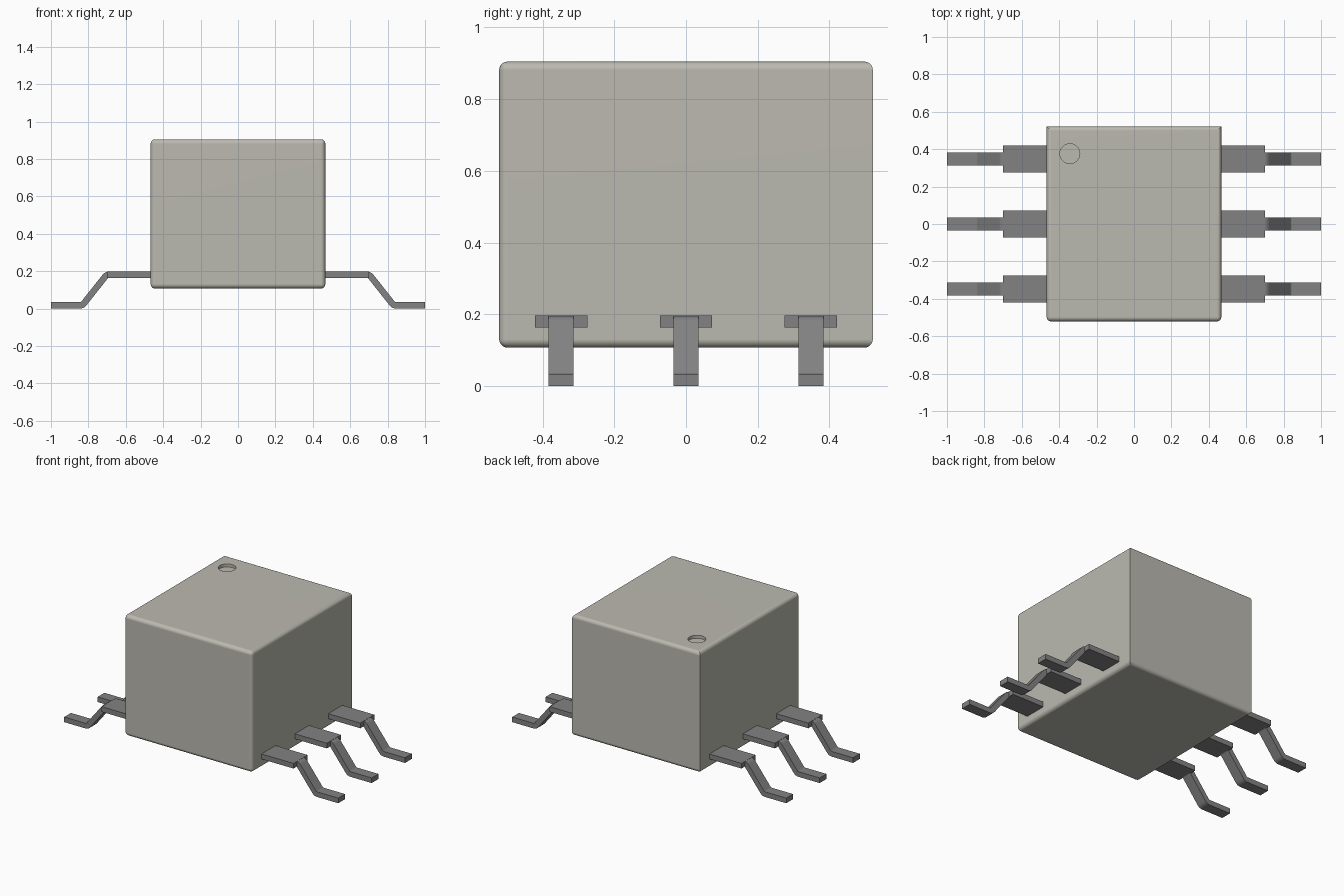
import bpy, bmesh, math
from mathutils import Vector

cube = bpy.data.objects.get("Cube")
if cube:
    bpy.data.objects.remove(cube, do_unlink=True)


def material(name, rgb):
    m = bpy.data.materials.new(name)
    m.use_nodes = True
    m.diffuse_color = (*rgb, 1)
    m.node_tree.nodes["Principled BSDF"].inputs["Base Color"].default_value = (*rgb, 1)
    return m


BODY = material("warm grey plastic", (0.50, 0.49, 0.435))
METAL = material("grey metal", (0.225, 0.225, 0.225))


def make_object(name, bm, mat):
    bmesh.ops.recalc_face_normals(bm, faces=bm.faces[:])
    mesh = bpy.data.meshes.new(name)
    bm.to_mesh(mesh)
    bm.free()
    ob = bpy.data.objects.new(name, mesh)
    mesh.materials.append(mat)
    bpy.context.collection.objects.link(ob)
    return ob


def select(ob):
    bpy.ops.object.select_all(action='DESELECT')
    ob.select_set(True)
    bpy.context.view_layer.objects.active = ob


def smooth(ob):
    select(ob)
    bpy.ops.object.shade_smooth_by_angle(angle=math.radians(30))
    mod = ob.modifiers.new("flat_face_normals", 'WEIGHTED_NORMAL')
    mod.keep_sharp = True


def add_box(bm, lo, hi):
    lo, hi = Vector(lo), Vector(hi)
    verts = bmesh.ops.create_cube(bm, size=1)["verts"]
    for v in verts:
        v.co = Vector((lo[i] + (v.co[i] + 0.5) * (hi[i] - lo[i]) for i in range(3)))


# Body: rounded block whose two rear upright edges stay sharp
bm = bmesh.new()
add_box(bm, (-0.467, -0.521, 0.107), (0.467, 0.521, 0.905))
rounded = []
for e in bm.edges:
    a, b = (v.co for v in e.verts)
    upright = abs(a.z - b.z) > 0.1
    if not (upright and a.y > 0):
        rounded.append(e)
bmesh.ops.bevel(bm, geom=rounded, offset=0.024, segments=5, profile=0.5,
                affect='EDGES', clamp_overlap=True)
body = make_object("body", bm, BODY)

# Round marker recess in the top, cut near the rear right corner
bpy.ops.mesh.primitive_cylinder_add(vertices=48, radius=0.053, depth=0.10,
                                    location=(-0.343, 0.376, 0.885 + 0.05))
cutter = bpy.context.object
cutter.name = "marker_cutter"
cutter.hide_render = True
cutter.data.materials.append(BODY)
cut = body.modifiers.new("marker_recess", 'BOOLEAN')
cut.operation = 'DIFFERENCE'
cut.solver = 'EXACT'
cut.object = cutter
select(body)
bpy.ops.object.modifier_apply(modifier=cut.name)
bpy.data.objects.remove(cutter, do_unlink=True)
smooth(body)

# Lead centre line in x, z, with its two bends rounded
THICK = 0.034
LINE = [Vector(p) for p in ((0.69, 0.180), (0.703, 0.180), (0.832, 0.017), (1.0, 0.017))]


def lead_profile(bend=0.026, steps=5):
    upper, lower = [], []

    def put(p, d):
        n = Vector((-d.y, d.x)) * THICK / 2
        upper.append(p + n)
        lower.append(p - n)

    put(LINE[0], Vector((1, 0)))
    for a, p, b in zip(LINE, LINE[1:], LINE[2:]):
        d0, d1 = (p - a).normalized(), (b - p).normalized()
        a0, a1 = math.atan2(d0.y, d0.x), math.atan2(d1.y, d1.x)
        side = 1 if a1 > a0 else -1
        start = p - d0 * bend * math.tan(abs(a1 - a0) / 2)
        centre = start + Vector((-d0.y, d0.x)) * bend * side
        for i in range(steps + 1):
            t = a0 + (a1 - a0) * i / steps
            d = Vector((math.cos(t), math.sin(t)))
            put(centre - Vector((-d.y, d.x)) * bend * side, d)
    put(LINE[-1], Vector((1, 0)))
    return upper + lower[::-1]


# Leads: wide shoulder plate at the body, then a narrow bent strip
def lead(name, side, y):
    bm = bmesh.new()
    add_box(bm, (0.45, y - 0.073, 0.163), (0.70, y + 0.073, 0.197))
    face = bm.faces.new([bm.verts.new((p.x, y - 0.035, p.y)) for p in lead_profile()])
    out = bmesh.ops.extrude_face_region(bm, geom=[face])["geom"]
    for v in out:
        if isinstance(v, bmesh.types.BMVert):
            v.co.y += 0.07
    for v in bm.verts:
        v.co.x *= side
    smooth(make_object(name, bm, METAL))


for label, side in (("left", 1), ("right", -1)):
    for place, y in (("front", -0.348), ("middle", 0.0), ("back", 0.348)):
        lead(f"{label}_{place}_lead", side, y)
